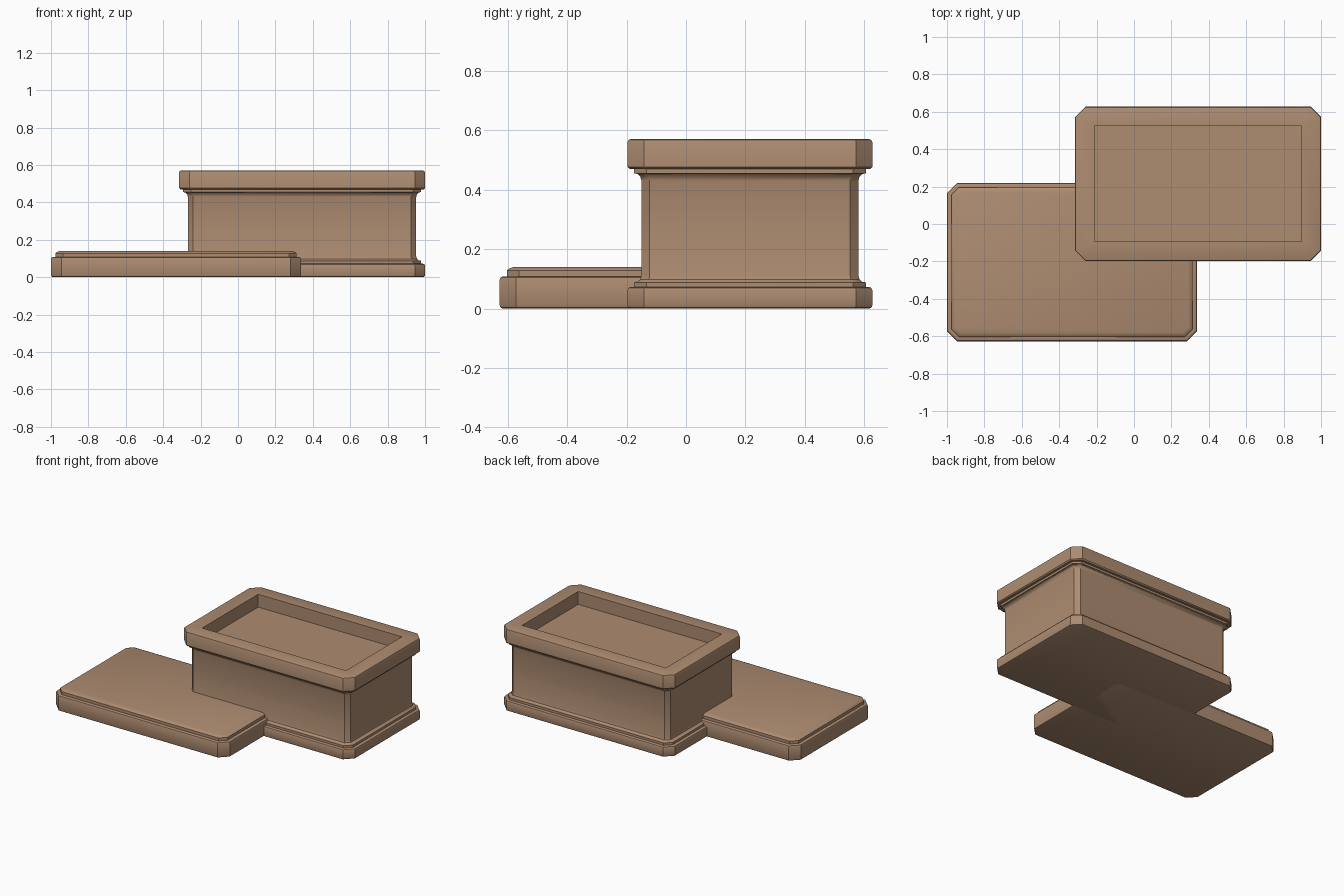
import bpy, bmesh, math

if "Cube" in bpy.data.objects:
    bpy.data.objects.remove(bpy.data.objects["Cube"])

# Material
wood = bpy.data.materials.new("warm brown")
wood.use_nodes = True
COLOUR = (0.42, 0.262, 0.165, 1)
wood.diffuse_color = COLOUR
wood.node_tree.nodes["Principled BSDF"].inputs["Base Color"].default_value = COLOUR


def octagon(bounds, inset, corner):
    """Rectangle with cut corners, shrunk evenly by inset."""
    x0, x1, y0, y1 = bounds
    x0, x1, y0, y1 = x0 + inset, x1 - inset, y0 + inset, y1 - inset
    c = max(corner - inset * (2 - math.sqrt(2)), 0)
    return [(x0 + c, y0), (x1 - c, y0), (x1, y0 + c), (x1, y1 - c),
            (x1 - c, y1), (x0 + c, y1), (x0, y1 - c), (x0, y0 + c)]


def moulded_block(name, bounds, corner, profile):
    """Stack octagon rings along a profile of (inset, height), capped at both ends."""
    bm = bmesh.new()
    rings = [[bm.verts.new((x, y, z)) for x, y in octagon(bounds, inset, corner)]
             for inset, z in profile]
    for low, high in zip(rings, rings[1:]):
        for i in range(8):
            j = (i + 1) % 8
            bm.faces.new((low[i], low[j], high[j], high[i]))
    bm.faces.new(rings[0][::-1])
    bm.faces.new(rings[-1])
    bmesh.ops.remove_doubles(bm, verts=bm.verts, dist=0.0005)
    bmesh.ops.recalc_face_normals(bm, faces=bm.faces)
    mesh = bpy.data.meshes.new(name)
    bm.to_mesh(mesh)
    bm.free()
    mesh.materials.append(wood)
    obj = bpy.data.objects.new(name, mesh)
    bpy.context.collection.objects.link(obj)
    bpy.ops.object.select_all(action="DESELECT")
    obj.select_set(True)
    bpy.context.view_layer.objects.active = obj
    bpy.ops.object.shade_smooth_by_angle(angle=math.radians(32))
    return obj


# Hollow-topped box: foot, cove, wall, cove, rim, recess
foot = [(0.010, 0), (0.003, 0.003), (0, 0.010), (0, 0.062), (0.003, 0.069), (0.010, 0.072),
        (0.022, 0.072), (0.022, 0.088)]
lower_cove = [(0.034, 0.090), (0.043, 0.098), (0.047, 0.112)]
upper_cove = [(0.047, 0.430), (0.043, 0.444), (0.034, 0.453)]
rim = [(0.022, 0.455), (0.022, 0.470), (0.007, 0.470), (0, 0.477), (0, 0.560),
       (0.003, 0.567), (0.010, 0.570)]
recess = [(0.104, 0.570), (0.104, 0.480)]
moulded_block("box", (-0.315, 1.0, -0.197, 0.627), 0.055,
              foot + lower_cove + upper_cove + rim + recess)

# Loose lid lying beside the box: slab with a stepped, softened top
slab = [(0.010, 0), (0.003, 0.003), (0, 0.010), (0, 0.098), (0.003, 0.105), (0.010, 0.108)]
step = [(0.024, 0.108), (0.024, 0.128), (0.032, 0.135), (0.048, 0.140)]
moulded_block("lid", (-1.0, 0.337, -0.627, 0.22), 0.055, slab + step)
